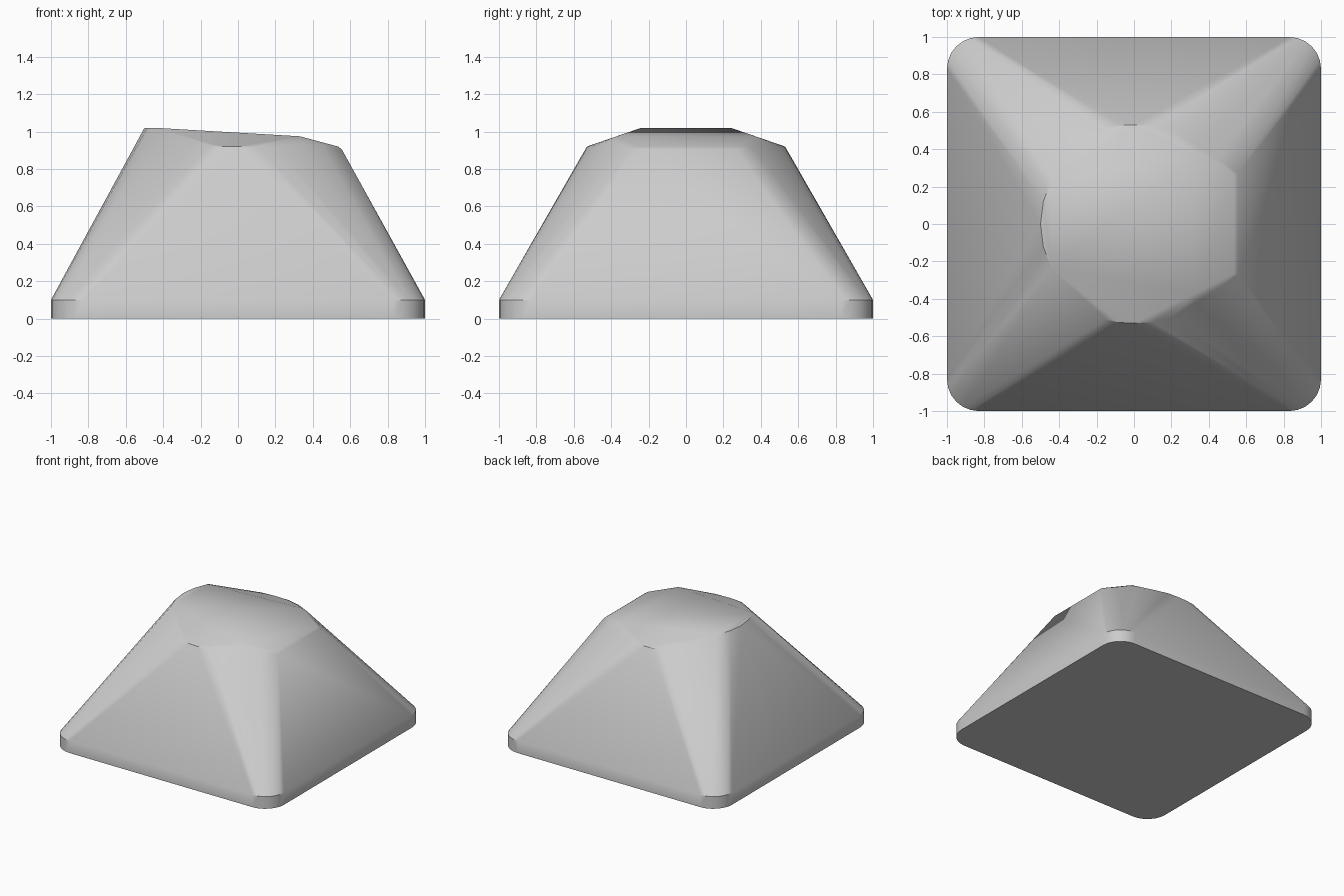
import bpy, bmesh, math

if "Cube" in bpy.data.objects:
    bpy.data.objects.remove(bpy.data.objects["Cube"])

# Material
grey = bpy.data.materials.new("plain grey")
grey.use_nodes = True
COLOUR = (0.6, 0.6, 0.6, 1)
grey.diffuse_color = COLOUR
grey.node_tree.nodes["Principled BSDF"].inputs["Base Color"].default_value = COLOUR


def rounded_square(half, radius, z, steps=6):
    """Outline points of a square with rounded corners."""
    points = []
    for corner in range(4):
        mid = math.radians(45 + 90 * corner)
        cx = math.copysign(half - radius, math.cos(mid))
        cy = math.copysign(half - radius, math.sin(mid))
        for i in range(steps + 1):
            a = math.radians(90 * (corner + i / steps))
            points.append((cx + radius * math.cos(a), cy + radius * math.sin(a), z))
    return points


# Plinth rings
points = rounded_square(1, 0.17, 0) + rounded_square(1, 0.17, 0.1)

# Half of the sloping crown, mirrored across y
crown = [(-0.5, 0, 1.02), (-0.485, 0.12, 1.02), (-0.44, 0.24, 1.02),
         (-0.15, 0.51, 0.925), (-0.08, 0.527, 0.92), (0, 0.53, 0.92),
         (0.1, 0.525, 0.92), (0.2, 0.5, 0.92), (0.33, 0.42, 0.935),
         (0.45, 0.345, 0.925), (0.33, 0.37, 0.975),
         (0.535, 0.265, 0.92), (0.555, 0.27, 0.905)]
for x, y, z in crown:
    points += [(x, y, z)] if y == 0 else [(x, y, z), (x, -y, z)]

# Wrap the rings and crown in one convex shell
bm = bmesh.new()
for p in points:
    bm.verts.new(p)
hull = bmesh.ops.convex_hull(bm, input=bm.verts[:])
loose = [v for v in bm.verts if not v.link_faces]
bmesh.ops.delete(bm, geom=loose, context='VERTS')
bmesh.ops.dissolve_limit(bm, angle_limit=math.radians(1),
                         verts=bm.verts[:], edges=bm.edges[:])
bmesh.ops.recalc_face_normals(bm, faces=bm.faces[:])
mesh = bpy.data.meshes.new("tapered_block")
bm.to_mesh(mesh)
bm.free()
mesh.materials.append(grey)
block = bpy.data.objects.new("tapered_block", mesh)
bpy.context.collection.objects.link(block)

# Soft blends with crisp rims
bpy.context.view_layer.objects.active = block
block.select_set(True)
bpy.ops.object.shade_smooth_by_angle(angle=math.radians(32))
